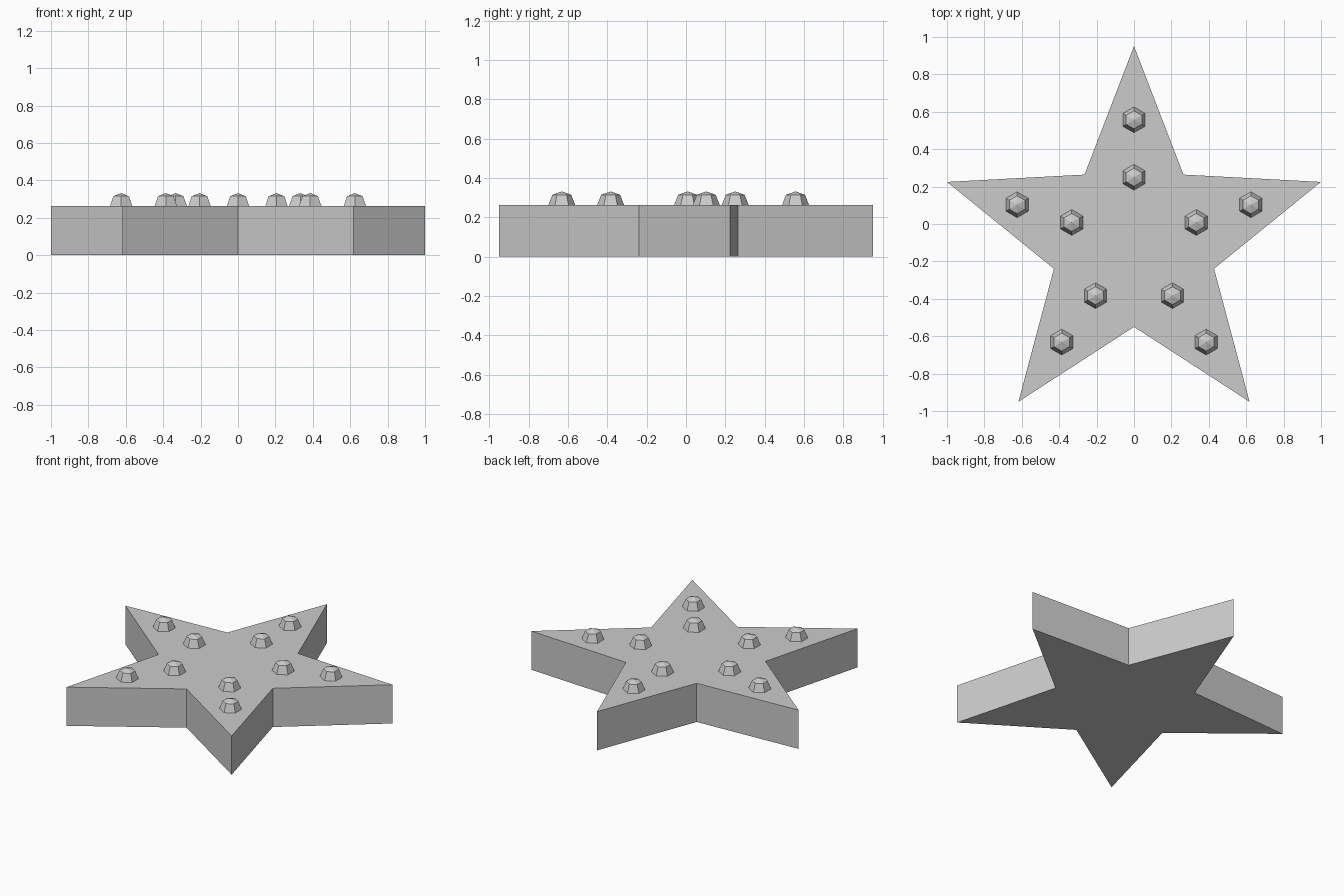
import bpy, bmesh
from math import sin, cos, pi, radians

cube = bpy.data.objects.get("Cube")
if cube:
    bpy.data.objects.remove(cube, do_unlink=True)

CENTER_Y = -0.1
THICK = 0.262
TIP_R, NOTCH_R = 1.0515, 0.45

grey = bpy.data.materials.new("plain grey")
grey.use_nodes = True
grey.diffuse_color = (0.6, 0.6, 0.6, 1)
grey.node_tree.nodes["Principled BSDF"].inputs["Base Color"].default_value = (0.6, 0.6, 0.6, 1)


def polar(radius, angle, z):
    return (radius * cos(angle), radius * sin(angle), z)


def add_object(name, bm, location):
    bmesh.ops.recalc_face_normals(bm, faces=bm.faces)
    mesh = bpy.data.meshes.new(name)
    bm.to_mesh(mesh)
    bm.free()
    mesh.materials.append(grey)
    obj = bpy.data.objects.new(name, mesh)
    obj.location = location
    bpy.context.collection.objects.link(obj)
    return obj


# Star slab: alternating tips and notches, extruded upward
bm = bmesh.new()
outline = [bm.verts.new(polar(NOTCH_R if i % 2 else TIP_R, pi / 2 + i * pi / 5, 0))
           for i in range(10)]
base = bm.faces.new(outline)
top = bmesh.ops.extrude_face_region(bm, geom=[base], use_keep_orig=True)["geom"]
bmesh.ops.translate(bm, vec=(0, 0, THICK),
                    verts=[v for v in top if isinstance(v, bmesh.types.BMVert)])
add_object("star_body", bm, (0, CENTER_Y, 0))


# Hexagonal stud: tapered sides with a shallow pointed cap
def add_stud(name, location):
    bm = bmesh.new()
    rings = [[bm.verts.new(polar(r, pi / 2 + i * pi / 3, z)) for i in range(6)]
             for r, z in ((0.069, 0), (0.048, 0.053))]
    apex = bm.verts.new((0, 0, 0.07))
    low, high = rings
    bm.faces.new(low)
    for i in range(6):
        j = (i + 1) % 6
        bm.faces.new((low[i], low[j], high[j], high[i]))
        bm.faces.new((high[i], high[j], apex))
    add_object(name, bm, location)


# Two studs along each arm
for arm in range(5):
    angle = radians(90 + 72 * arm)
    for label, radius in (("inner", 0.35), ("outer", 0.657)):
        x, y, z = polar(radius, angle, THICK)
        add_stud(f"{label}_stud_{arm + 1}", (x, y + CENTER_Y, z))
